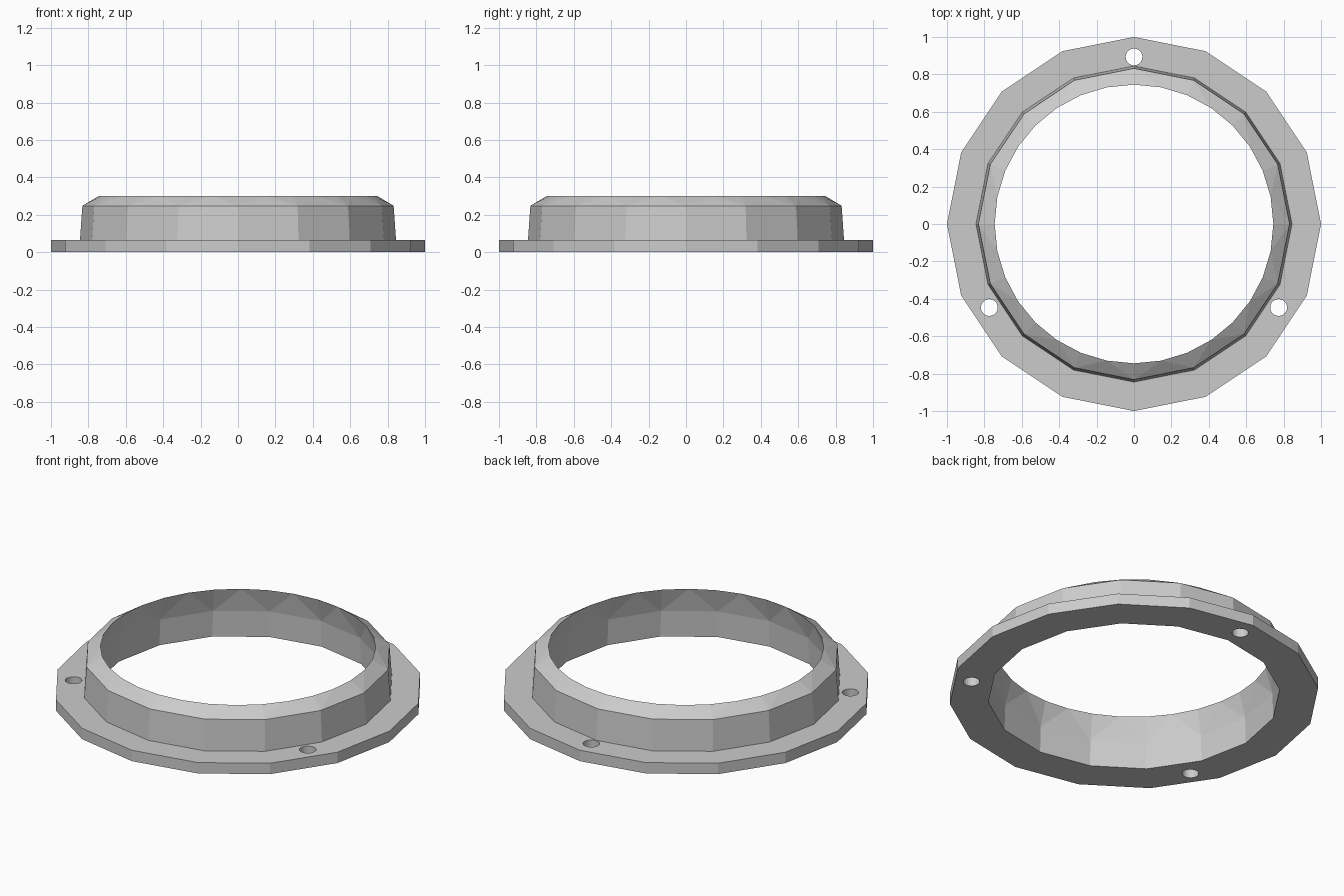
import bpy, bmesh, math
from mathutils import Matrix

if "Cube" in bpy.data.objects:
    bpy.data.objects.remove(bpy.data.objects["Cube"])

SIDES = 16
grey = bpy.data.materials.new("plain grey")
grey.diffuse_color = (0.6, 0.6, 0.6, 1)
grey.use_nodes = True
grey.node_tree.nodes["Principled BSDF"].inputs["Base Color"].default_value = grey.diffuse_color


def finish(name, bm):
    bmesh.ops.recalc_face_normals(bm, faces=bm.faces)
    mesh = bpy.data.meshes.new(name)
    bm.to_mesh(mesh)
    bm.free()
    mesh.materials.append(grey)
    obj = bpy.data.objects.new(name, mesh)
    bpy.context.collection.objects.link(obj)
    return obj


def ring(bm, radius, z, n):
    return [bm.verts.new((radius * math.cos(2 * math.pi * i / n),
                          radius * math.sin(2 * math.pi * i / n), z)) for i in range(n)]


def link(bm, a, b):
    """Join two rings; the finer one may have twice the sides."""
    if len(a) > len(b):
        a, b = b, a
    n = len(a)
    for i in range(n):
        j = (i + 1) % n
        if len(b) == n:
            bm.faces.new((a[i], a[j], b[j], b[i]))
        else:
            p, q, r = b[2 * i], b[2 * i + 1], b[2 * j]
            bm.faces.new((a[i], q, p))
            bm.faces.new((a[i], a[j], q))
            bm.faces.new((a[j], r, q))


# Flanged collar: closed profile as (radius, height, sides)
profile = [
    (0.79, 0.0, SIDES), (1.0, 0.0, SIDES), (1.0, 0.065, SIDES),   # flange
    (0.845, 0.065, SIDES), (0.832, 0.248, SIDES),                 # outer wall
    (0.745, 0.30, 2 * SIDES),                                     # finer top rim
    (0.785, 0.155, SIDES),                                        # inner wall
]
bm = bmesh.new()
rings = [ring(bm, *p) for p in profile]
for k, r in enumerate(rings):
    link(bm, r, rings[(k + 1) % len(rings)])
collar = finish("flanged_collar", bm)

# Three screw holes through the flange
bm = bmesh.new()
for deg in (90, 210, 330):
    a = math.radians(deg)
    bmesh.ops.create_cone(bm, cap_ends=True, segments=24, radius1=0.045, radius2=0.045, depth=0.3,
                          matrix=Matrix.Translation((0.893 * math.cos(a), 0.893 * math.sin(a), 0)))
cutter = finish("screw_hole_cutter", bm)
cutter.hide_render = True
cutter.display_type = 'WIRE'

cut = collar.modifiers.new("screw_holes", 'BOOLEAN')
cut.operation = 'DIFFERENCE'
cut.solver = 'EXACT'
cut.object = cutter
